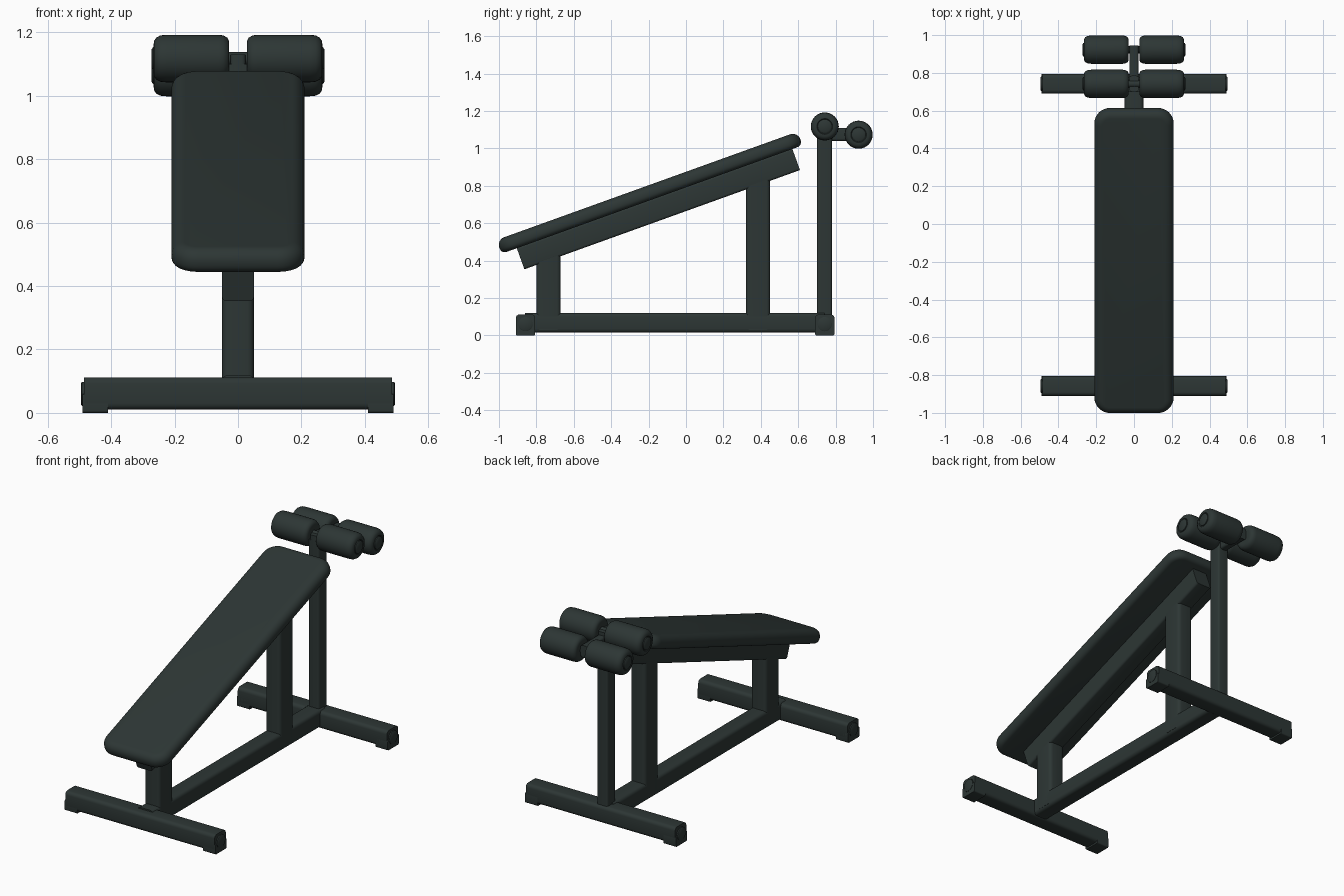
import bpy, bmesh, math
from mathutils import Matrix, Vector

if "Cube" in bpy.data.objects:
    bpy.data.objects.remove(bpy.data.objects["Cube"])

TILT = math.radians(19.8)

mat = bpy.data.materials.new("dark_slate")
mat.diffuse_color = (0.026, 0.037, 0.035, 1)
mat.use_nodes = True
mat.node_tree.nodes["Principled BSDF"].inputs["Base Color"].default_value = mat.diffuse_color


def finish(name, bm, matrix):
    """Turn a bmesh into a placed, smooth-shaded object."""
    bmesh.ops.recalc_face_normals(bm, faces=bm.faces)
    bm.transform(matrix)
    me = bpy.data.meshes.new(name)
    bm.to_mesh(me)
    bm.free()
    me.materials.append(mat)
    ob = bpy.data.objects.new(name, me)
    bpy.context.collection.objects.link(ob)
    bpy.ops.object.select_all(action='DESELECT')
    ob.select_set(True)
    bpy.context.view_layer.objects.active = ob
    bpy.ops.object.shade_smooth_by_angle(angle=math.radians(35))
    return ob


def box_mesh(size):
    bm = bmesh.new()
    bmesh.ops.create_cube(bm, size=1)
    bm.transform(Matrix.Diagonal((*size, 1)))
    return bm


def tube(name, lo, hi, axis, r=0.015, tilt=0.0, slope_top=False):
    """Box tube with its long edges rounded; the top may follow the bench slope."""
    lo, hi = Vector(lo), Vector(hi)
    bm = box_mesh(hi - lo)
    long_edges = [e for e in bm.edges
                  if abs((e.verts[0].co - e.verts[1].co).normalized()[axis]) > 0.9]
    bmesh.ops.bevel(bm, geom=long_edges, offset=r, segments=4, profile=0.5, affect='EDGES')
    if slope_top:
        for v in bm.verts:
            if v.co.z > 0:
                v.co.z += v.co.y * math.tan(TILT)
    return finish(name, bm, Matrix.Translation((lo + hi) / 2) @ Matrix.Rotation(tilt, 4, 'X'))


def lathe_x(name, profile, center, mirror=1, n=32):
    """Revolve (x, radius) points around the x axis."""
    bm = bmesh.new()
    rings = [[bm.verts.new((x * mirror, r * math.cos(2 * math.pi * i / n),
                            r * math.sin(2 * math.pi * i / n))) for i in range(n)]
             for x, r in profile]
    for a, b in zip(rings, rings[1:]):
        for i in range(n):
            bm.faces.new((a[i], a[(i + 1) % n], b[(i + 1) % n], b[i]))
    bm.faces.new(rings[0])
    bm.faces.new(rings[-1])
    return finish(name, bm, Matrix.Translation(center))


# Padded board: rounded in plan, then softened along its rims
bm = box_mesh((0.42, 1.71, 0.078))
corners = [e for e in bm.edges if abs(e.verts[0].co.z - e.verts[1].co.z) > 0.01]
bmesh.ops.bevel(bm, geom=corners, offset=0.085, segments=8, profile=0.5, affect='EDGES')
for side, amount in ((1, 0.042), (-1, 0.028)):
    rim = [e for e in bm.edges if all(side * v.co.z > 0.038 for v in e.verts)]
    bmesh.ops.bevel(bm, geom=rim, offset=amount, segments=6, profile=0.5, affect='EDGES')
finish("bench_pad", bm, Matrix.Translation((0, -0.195, 0.763)) @ Matrix.Rotation(TILT, 4, 'X'))

# Sloping beam under the pad
c = Vector((0, -0.148, 0.676))
half = Vector((0.05, 0.783, 0.061))
tube("pad_beam", c - half, c + half, 1, 0.012, TILT)

# Base rail and posts
tube("base_rail", (-0.05, -0.86, 0.015), (0.05, 0.74, 0.12), 1, 0.02)
tube("front_post", (-0.05, -0.80, 0.03), (0.05, -0.67, 0.41), 2, 0.02, slope_top=True)
tube("rear_post", (-0.05, 0.32, 0.03), (0.05, 0.45, 0.82), 2, 0.02, slope_top=True)
tube("roller_upright", (-0.036, 0.70, 0.05), (0.036, 0.78, 1.10), 2, 0.012)
tube("roller_tie_bar", (-0.024, 0.72, 1.04), (0.024, 0.945, 1.11), 1, 0.012)
tube("upright_cap", (-0.024, 0.70, 1.06), (0.024, 0.785, 1.13), 2, 0.012)

# Cross feet with end sleeves and round plugs
for label, y in (("front", -0.858), ("rear", 0.742)):
    tube(label + "_cross_foot", (-0.485, y - 0.052, 0.01), (0.485, y + 0.052, 0.112), 0, 0.02)
    for side, s in (("left", -1), ("right", 1)):
        x0, x1 = sorted((s * 0.41, s * 0.49))
        tube(f"{label}_{side}_foot_pad", (x0, y - 0.052, 0), (x1, y + 0.052, 0.06), 0, 0.008)
        lathe_x(f"{label}_{side}_end_plug", [(0.47, 0.038), (0.492, 0.038), (0.495, 0.033)],
                (0, y, 0.06), s)

# Foam leg rollers on their axles
foam = [(0.028, 0.045), (0.028, 0.055), (0.034, 0.066), (0.046, 0.073), (0.06, 0.075),
        (0.225, 0.075), (0.245, 0.073), (0.258, 0.066), (0.265, 0.055), (0.266, 0.042),
        (0.262, 0.038)]
for label, y, z in (("front", 0.742, 1.117), ("rear", 0.923, 1.073)):
    lathe_x(label + "_roller_axle", [(-0.25, 0.02), (0.25, 0.02)], (0, y, z))
    for side, s in (("left", -1), ("right", 1)):
        lathe_x(f"{label}_{side}_roller", foam, (0, y, z), s)
        lathe_x(f"{label}_{side}_roller_cap", [(0.25, 0.036), (0.268, 0.036), (0.272, 0.03)],
                (0, y, z), s)
